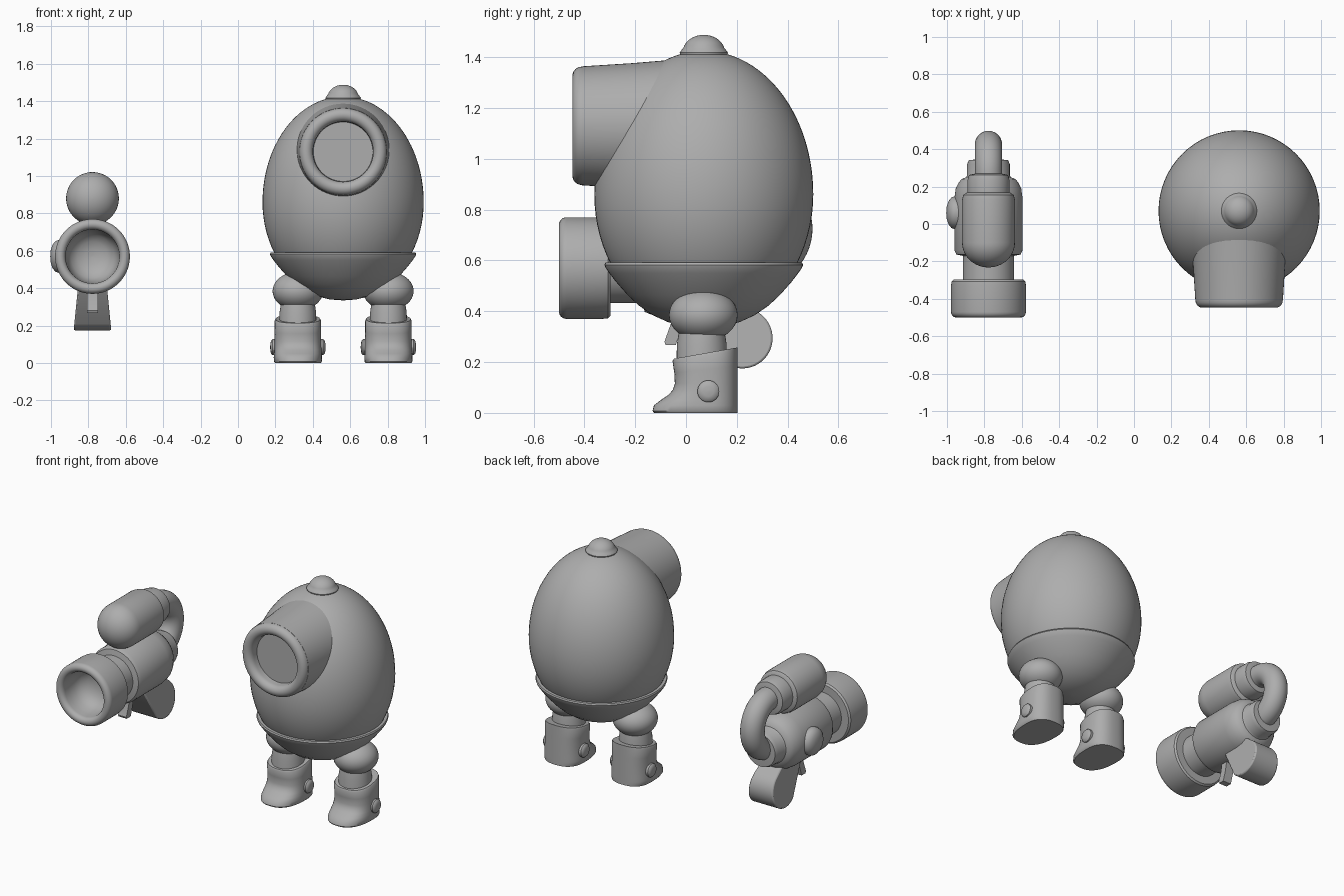
import bpy, bmesh, math
from mathutils import Vector

if "Cube" in bpy.data.objects:
    bpy.data.objects.remove(bpy.data.objects["Cube"])

grey = bpy.data.materials.new("plain grey")
grey.diffuse_color = (0.42, 0.42, 0.42, 1)
grey.use_nodes = True
grey.node_tree.nodes["Principled BSDF"].inputs["Base Color"].default_value = grey.diffuse_color
BX, BY = 0.562, 0.07      # body centre
GX, GZ = -0.778, 0.57     # blaster barrel axis


def finish(name, bm, angle=35):
    bmesh.ops.remove_doubles(bm, verts=bm.verts, dist=1e-5)
    bmesh.ops.recalc_face_normals(bm, faces=bm.faces)
    me = bpy.data.meshes.new(name)
    bm.to_mesh(me)
    bm.free()
    me.materials.append(grey)
    ob = bpy.data.objects.new(name, me)
    bpy.context.collection.objects.link(ob)
    bpy.ops.object.select_all(action='DESELECT')
    ob.select_set(True)
    bpy.context.view_layer.objects.active = ob
    bpy.ops.object.shade_smooth_by_angle(angle=math.radians(angle))
    return ob


def loft(name, rings, angle=35):
    """Skin a list of equal-length point rings and cap both ends."""
    bm = bmesh.new()
    vs = [[bm.verts.new(p) for p in ring] for ring in rings]
    n = len(rings[0])
    for a, b in zip(vs, vs[1:]):
        for i in range(n):
            j = (i + 1) % n
            bm.faces.new((a[i], a[j], b[j], b[i]))
    bm.faces.new(vs[0])
    bm.faces.new(vs[-1])
    return finish(name, bm, angle)


def lathe(name, profile, loc, axis='z', n=64, angle=35):
    """Turn (radius, height) points around an axis through loc."""
    rings = []
    for r, h in profile:
        r = max(r, 0.0004)
        ring = []
        for i in range(n):
            a = math.tau * i / n
            c, s = r * math.cos(a), r * math.sin(a)
            p = {'z': (c, s, h), 'y': (c, h, s), 'x': (h, c, s)}[axis]
            ring.append(Vector(p) + Vector(loc))
        rings.append(ring)
    return loft(name, rings, angle)


def arc(cr, ch, rr, rh, a0, a1, n=16):
    """Elliptic arc of profile points, angles in degrees."""
    return [(cr + rr * math.cos(math.radians(a0 + (a1 - a0) * i / n)),
             ch + rh * math.sin(math.radians(a0 + (a1 - a0) * i / n))) for i in range(n + 1)]


# Egg body, lower bowl and top cap
lathe("egg_body", arc(0, 0.86, 0.431, 0.52, -90, 0, 20) + arc(0, 0.86, 0.431, 0.565, 0, 90, 28)[1:],
      (BX, BY, 0))
lathe("lower_bowl", [(0, 0.335), (0.07, 0.34), (0.14, 0.357), (0.2, 0.384), (0.255, 0.422), (0.3, 0.464),
                     (0.345, 0.515), (0.372, 0.55), (0.387, 0.572), (0.391, 0.583), (0.387, 0.592),
                     (0.36, 0.592)], (BX, BY, 0))
lathe("top_cap", [(0.06, 1.40), (0.093, 1.41), (0.095, 1.418), (0.085, 1.432)]
      + arc(0, 1.42, 0.083, 0.068, 15, 90, 10), (BX, BY, 0), n=40)

# Eye tube with rolled rim and recessed lens
lathe("eye_tube", [(0.26, -0.05), (0.246, -0.22), (0.234, -0.41)]
      + arc(0.197, -0.41, 0.036, 0.037, 0, -180, 12) + [(0.159, -0.38), (0, -0.38)],
      (BX, 0, 1.13), 'y')

# Legs
for side, lx in (("left", BX - 0.242), ("right", BX + 0.242)):
    lathe(side + "_knee", arc(0, 0.385, 0.135, 0.103, -90, 90, 24), (lx, 0.068, 0), n=48)
    lathe(side + "_ankle", [(0.1, 0.15), (0.098, 0.27), (0.09, 0.32)], (lx, 0.062, 0), n=40)

    # boot sections: height, front y, half width, top slant
    sections = [(0, -0.125, 0.122, 0), (0.008, -0.132, 0.128, 0), (0.03, -0.126, 0.129, 0),
                (0.05, -0.1, 0.128, 0), (0.07, -0.07, 0.127, 0), (0.09, -0.052, 0.126, 0),
                (0.12, -0.044, 0.125, 0.01), (0.17, -0.046, 0.124, 0.025),
                (0.225, -0.053, 0.124, 0.038), (0.235, -0.048, 0.118, 0.04)]
    rings = []
    for z, front, hw, slant in sections:
        ring = []
        for i in range(48):
            a = math.tau * i / 48
            c, s = math.cos(a), math.sin(a)
            sx = math.copysign(abs(c) ** 0.8, c)
            sy = math.copysign(abs(s) ** 0.8, s)
            mid, back = 0.075, 0.203
            y = mid + sy * ((back - mid) if sy > 0 else (mid - front))
            ring.append((lx + hw * sx, y, z + slant * (y - 0.075) / 0.125 * 0.55))
        rings.append(ring)
    loft(side + "_boot", rings, 40)

    # round studs on both flanks of the boot
    for d in (-1, 1):
        lathe(side + "_boot_stud", [(0.043, d * 0.11), (0.043, d * 0.135), (0.036, d * 0.143),
                                    (0.02, d * 0.147), (0, d * 0.148)], (lx, 0.088, 0.085), 'x', 32)

# Blaster muzzle with hollow bore
lathe("muzzle", [(0.13, -0.298), (0.188, -0.298), (0.198, -0.308), (0.2, -0.33), (0.2, -0.47)]
      + arc(0.172, -0.47, 0.028, 0.03, 0, -180, 12)
      + [(0.142, -0.44), (0.134, -0.39), (0.115, -0.35), (0.08, -0.325), (0.04, -0.313), (0, -0.31)],
      (GX, 0, GZ), 'y')

# Blaster barrel, swelling into the chamber and stepping in at the rear
lathe("barrel", [(0.1, -0.305), (0.137, -0.305), (0.137, -0.17), (0.172, -0.163), (0.182, -0.14), (0.182, 0.14),
                 (0.175, 0.19), (0.16, 0.22), (0.145, 0.24), (0.12, 0.25), (0.114, 0.26), (0.114, 0.32),
                 (0.105, 0.342), (0.06, 0.345), (0, 0.345)], (GX, 0, GZ), 'y')
lathe("side_knob", [(0.085, 0.03), (0.088, -0.01), (0.082, -0.028), (0.062, -0.044), (0.035, -0.053),
                    (0, -0.056)], (-0.948, 0.06, GZ), 'x', 40)

# Tank on top, its collar and the return hose
lathe("tank", arc(0, -0.1, 0.141, 0.132, -90, 0, 16) + [(0.141, 0.13), (0.135, 0.155), (0.115, 0.168), (0, 0.168)],
      (GX, 0, 0.88), 'y')
lathe("tank_collar", [(0.09, 0.15), (0.112, 0.165), (0.112, 0.235), (0.104, 0.262), (0.07, 0.27), (0, 0.27)],
      (GX, 0, 0.88), 'y', 48)
rings = []
for k in range(29):
    t = math.radians(90 - 180 * k / 28)
    d = Vector((0, math.cos(t), math.sin(t)))
    centre = Vector((GX, 0.27, 0.725)) + d * 0.155
    rings.append([centre + 0.073 * (math.cos(u) * Vector((1, 0, 0)) + math.sin(u) * d)
                  for u in (math.tau * i / 32 for i in range(32))])
loft("hose", rings)


def slab(name, outline, half_width):
    """Extrude a (y, z) outline sideways; half_width depends on z."""
    return loft(name, [[(GX + s * half_width(z), y, z) for y, z in outline] for s in (-1, 1)], 30)


# Grip with rounded heel, flaring downward, and the trigger
grip = [(0.0, 0.46)] + arc(0.222, 0.294, 0.119, 0.119, -135, 50, 24) + [(0.2, 0.46)]
ob = slab("grip", grip, lambda z: 0.1 - 0.02 * max(0, z - 0.18) / 0.2)
bev = ob.modifiers.new("soft_edges", 'BEVEL')
bev.width, bev.segments, bev.limit_method, bev.angle_limit = 0.008, 2, 'ANGLE', math.radians(40)
slab("trigger", [(-0.055, 0.43), (-0.06, 0.35), (-0.085, 0.28), (-0.08, 0.268), (-0.04, 0.268), (-0.02, 0.33),
                 (0.0, 0.43)], lambda z: 0.03)
